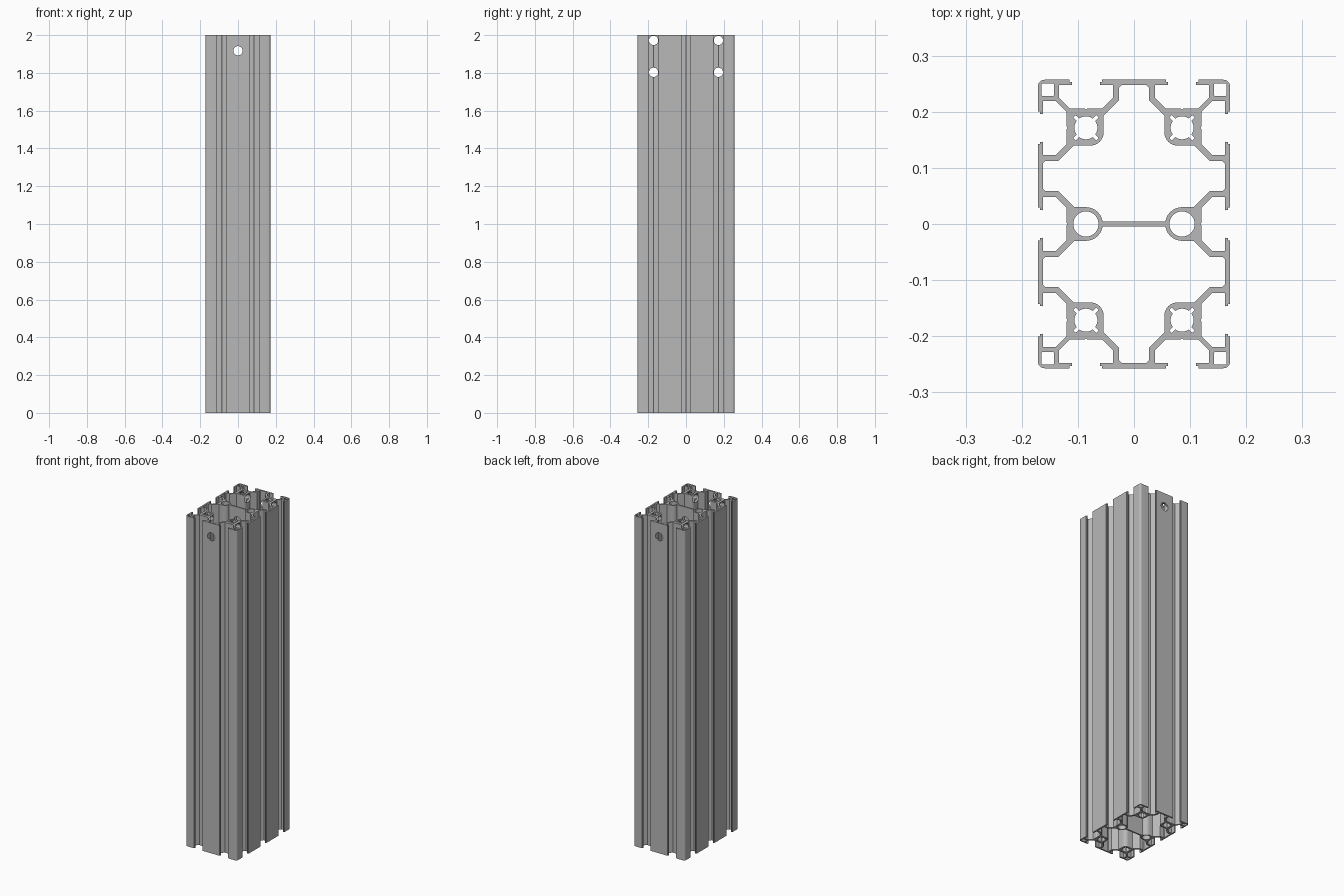
import bpy, bmesh
from math import sin, cos, pi, radians, asin
from mathutils import Vector

if "Cube" in bpy.data.objects:
    bpy.data.objects.remove(bpy.data.objects["Cube"], do_unlink=True)

U = 0.0857            # half module: cores sit at (U, 2U), hubs at (U, 0)
HX, HY, H = 2 * U, 3 * U, 2.0


def arc(cx, cy, r, a0, a1, n=8):
    return [(cx + r * cos(radians(a0 + (a1 - a0) * i / n)),
             cy + r * sin(radians(a0 + (a1 - a0) * i / n))) for i in range(n + 1)]


def mirror(pts, sx, sy):
    return [(x * sx, y * sy) for x, y in pts]


def swap(pts):
    # reflect across the diagonal through a corner core
    return [(y - U, x + U) for x, y in pts]


# T-slot half profile: (offset from slot centre, depth from surface)
half = [(0, .053), (.003, .051), (.029, .051), (.048, .032), (.048, .009),
        (.025, .009), (.025, .004), (.029, .004), (.029, 0)]
slot = [(-o, d) for o, d in reversed(half)] + half[1:]

# Outer outline: one quarter, then mirrored round
side = [(HX - d, o) for o, d in half] + [(HX - d, 2 * U + o) for o, d in slot]
top = [(U - o, HY - d) for o, d in slot]
quarter = side + arc(HX - .012, HY - .012, .012, 0, 90, 6) + top
upper = quarter + mirror(quarter, -1, 1)[::-1]
outline = upper + mirror(upper, 1, -1)[::-1]

# Large chamber between hub, side wall, core and end wall
web, hub = .0045, .03
a = 180 - asin(web / hub) * 180 / pi
leg = [(.135, .112), (.1075, .1399)]
chamber = ([(0, web)] + arc(U, 0, hub, a, 90, 10)
           + [(.106, .03), (.135, .059), (.158, .059), (.162, .063),
              (.162, .108), (.158, .112)] + leg
           + arc(.0772, .1629, .023, 270, 180, 8)
           + swap(leg)[::-1]
           + swap([(.158, .112), (.162, .108)])
           + [(0, HY - .0094)])
chamber = chamber + mirror(chamber, -1, 1)[::-1]

# Core bore with four diagonal grooves
bore = []
for k in range(4):
    t = 45 + 90 * k
    c, s = cos(radians(t)), sin(radians(t))
    for r, w in ((.029, -.003), (.029, .003)):
        bore.append((U + r * c - w * s, 2 * U + r * s + w * c))
    bore += arc(U, 2 * U, .0205, t + 9, t + 81, 8)

# Corner box cavity
box = []
for cx, cy, t in ((.162, .2475, 0), (.1455, .2475, 90),
                  (.1455, .231, 180), (.162, .231, 270)):
    box += arc(cx, cy, .003, t, t + 90, 3)

hub_hole = arc(U, 0, .0225, 0, 360, 32)

loops = [outline]
loops += [mirror(chamber, 1, s) for s in (1, -1)]
loops += [mirror(hub_hole, s, 1) for s in (1, -1)]
loops += [mirror(p, sx, sy) for p in (bore, box) for sx in (1, -1) for sy in (1, -1)]


def clean(pts):
    out = []
    for p in pts:
        v = Vector((p[0], p[1], 0))
        if not out or (v - out[-1]).length > 1e-4:
            out.append(v)
    if (out[0] - out[-1]).length < 1e-4:
        out.pop()
    return out


# Fill the cross-section and extrude it upwards
bm = bmesh.new()
edges = []
for loop in loops:
    vs = [bm.verts.new(p) for p in clean(loop)]
    edges += [bm.edges.new((vs[i - 1], vs[i])) for i in range(len(vs))]
bmesh.ops.triangle_fill(bm, edges=edges, use_beauty=True, normal=(0, 0, 1))
ext = bmesh.ops.extrude_face_region(bm, geom=bm.faces[:])
bmesh.ops.translate(bm, vec=(0, 0, H),
                    verts=[g for g in ext["geom"] if isinstance(g, bmesh.types.BMVert)])
bmesh.ops.recalc_face_normals(bm, faces=bm.faces[:])
mesh = bpy.data.meshes.new("slotted_beam")
bm.to_mesh(mesh)
bm.free()
beam = bpy.data.objects.new("slotted_beam", mesh)
bpy.context.collection.objects.link(beam)

# Brushed metal colour
mat = bpy.data.materials.new("aluminium_grey")
mat.use_nodes = True
grey = (.48, .48, .48, 1)
mat.diffuse_color = grey
for node in mat.node_tree.nodes:
    if node.type == "BSDF_PRINCIPLED":
        node.inputs["Base Color"].default_value = grey
mesh.materials.append(mat)

# Cross-drilled holes near the top
drills = [((0, 0, 1.917), (pi / 2, 0, 0))]
drills += [((0, s * 2 * U, z), (0, pi / 2, 0)) for s in (1, -1) for z in (1.972, 1.803)]
for loc, rot in drills:
    bpy.ops.mesh.primitive_cylinder_add(vertices=32, radius=.0245, depth=.8,
                                        location=loc, rotation=rot)
    cutter = bpy.context.object
    cutter.name = "drill_cutter"
    cutter.hide_render = True
    cutter.data.materials.append(mat)
    bpy.context.view_layer.objects.active = beam
    mod = beam.modifiers.new("drill", "BOOLEAN")
    mod.operation = "DIFFERENCE"
    mod.solver = "EXACT"
    mod.object = cutter
    bpy.ops.object.modifier_apply(modifier=mod.name)
    bpy.data.objects.remove(cutter, do_unlink=True)

# Smooth the bores, keep edges sharp
bpy.ops.object.select_all(action="DESELECT")
beam.select_set(True)
bpy.context.view_layer.objects.active = beam
bpy.ops.object.shade_smooth_by_angle(angle=radians(30))
